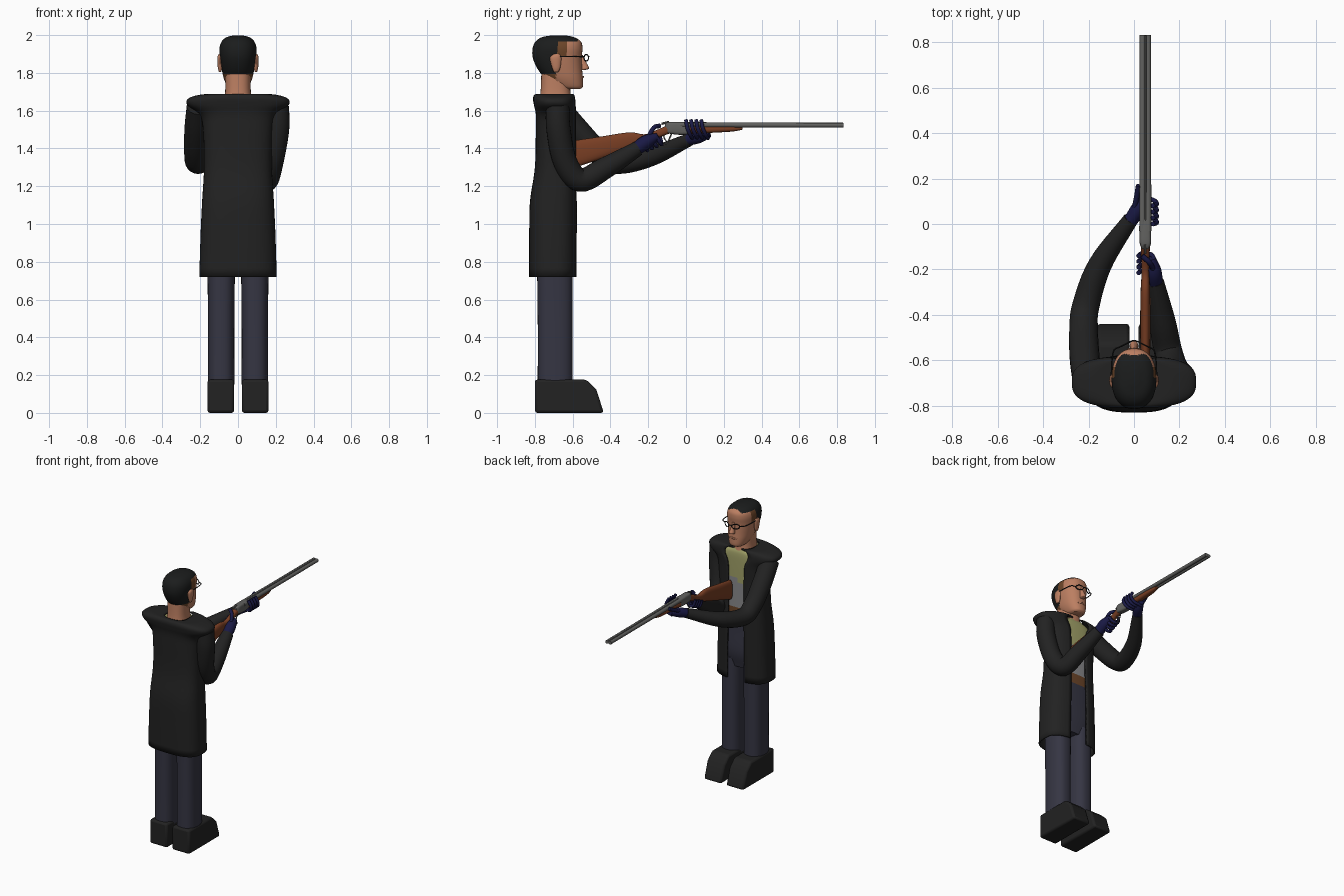
import bpy, bmesh, math
from mathutils import Vector

def material(name, rgb):
    m = bpy.data.materials.new(name)
    m.diffuse_color = (*rgb, 1)
    return m

COAT = material("coat black", (0.016, 0.016, 0.016))
SKIN = material("skin", (0.50, 0.21, 0.12))
PANTS = material("slate trousers", (0.036, 0.036, 0.056))
GLOVE = material("navy glove", (0.010, 0.010, 0.060))
WOOD = material("walnut wood", (0.19, 0.048, 0.017))
METAL = material("gun metal", (0.12, 0.12, 0.115))
OLIVE = material("olive shirt", (0.36, 0.36, 0.14))
GREY = material("grey shirt", (0.26, 0.26, 0.27))
BROWN = material("brown", (0.15, 0.06, 0.022))
HAIR = material("hair black", (0.011, 0.012, 0.012))

def spline(keys, steps):
    """Smooth curve of tuples through all keys."""
    k = [Vector(p) for p in keys]
    k = [2 * k[0] - k[1]] + k + [2 * k[-1] - k[-2]]
    out = []
    for i in range(1, len(k) - 2):
        a, b, c, d = k[i - 1:i + 3]
        for s in range(steps):
            t = s / steps
            out.append(0.5 * (2 * b + (c - a) * t + (2 * a - 5 * b + 4 * c - d) * t * t
                              + (3 * b - a - 3 * c + d) * t ** 3))
    return out + [k[-2]]

def finish(bm, name, mats, rule=None, angle=40):
    bmesh.ops.recalc_face_normals(bm, faces=bm.faces)
    if rule:
        for f in bm.faces:
            f.material_index = rule(f.calc_center_median())
    me = bpy.data.meshes.new(name)
    bm.to_mesh(me)
    bm.free()
    for m in mats:
        me.materials.append(m)
    ob = bpy.data.objects.new(name, me)
    bpy.context.collection.objects.link(ob)
    bpy.ops.object.select_all(action='DESELECT')
    ob.select_set(True)
    bpy.context.view_layer.objects.active = ob
    bpy.ops.object.shade_smooth_by_angle(angle=math.radians(angle))
    return ob

def skin_rings(rings, closed=True):
    bm = bmesh.new()
    vs = [[bm.verts.new(p) for p in r] for r in rings]
    n = len(vs[0])
    for a, b in zip(vs, vs[1:]):
        for i in range(n if closed else n - 1):
            j = (i + 1) % n
            bm.faces.new((a[i], a[j], b[j], b[i]))
    if closed:
        bm.faces.new(vs[0])
        bm.faces.new(vs[-1])
    return bm

def loft(name, keys, mats, cx=0, n=2.5, axis='z', gap=0, segs=40, steps=5, rule=None):
    """Keys: position on axis, half width, low and high limit of the other direction."""
    rings = []
    for t, hw, lo, hi in spline(keys, steps):
        ring = []
        for i in range(segs + (1 if gap else 0)):
            a = gap + (2 * math.pi - 2 * gap) * i / segs
            u, v = math.sin(a), math.cos(a)
            u = cx + hw * math.copysign(abs(u) ** (2 / n), u)
            v = (lo + hi) / 2 + (hi - lo) / 2 * math.copysign(abs(v) ** (2 / n), v)
            ring.append((u, v, t) if axis == 'z' else (u, t, v))
        rings.append(ring)
    return finish(skin_rings(rings, not gap), name, mats, rule)

def sweep(name, keys, mat, segs=16, steps=6):
    """Round tube through keys (x, y, z, radius)."""
    pts = spline(keys, steps)
    pos = [Vector(p[:3]) for p in pts]
    tan = [(pos[min(i + 1, len(pos) - 1)] - pos[max(i - 1, 0)]).normalized() for i in range(len(pos))]
    side = tan[0].orthogonal().normalized()
    rings = []
    for i, p in enumerate(pos):
        if i:
            side = tan[i - 1].rotation_difference(tan[i]) @ side
        up = tan[i].cross(side)
        rings.append([p + pts[i][3] * (math.cos(a) * side + math.sin(a) * up)
                      for a in (2 * math.pi * j / segs for j in range(segs))])
    return finish(skin_rings(rings), name, [mat])

def tube(name, pts, r, mat, segs=10, steps=5):
    return sweep(name, [(*p, r) for p in pts], mat, segs, steps)

# Shoes and legs
for s, side in ((-1, "left"), (1, "right")):
    prof = [(-0.80, 0), (-0.80, 0.177), (-0.53, 0.177), (-0.475, 0.125), (-0.435, 0)]
    bm = skin_rings([[(s * x, y, z) for y, z in prof] for x in (0.02, 0.162)])
    shoe = finish(bm, side + "_shoe", [COAT], angle=30)
    bev = shoe.modifiers.new("bevel", 'BEVEL')
    bev.width, bev.segments = 0.014, 2
    loft(side + "_leg", [(0.15, 0.070, -0.785, -0.60), (0.5, 0.070, -0.785, -0.60),
                         (0.86, 0.074, -0.79, -0.60)], [PANTS], cx=s * 0.089)

# Torso: trousers, belt, grey and olive shirt, seen in the coat opening
def torso_rule(c):
    if c.z < 1.18:
        return 0
    if c.z < 1.25:
        return 1
    return 2 if c.z < 1.44 + 0.6 * c.x else 3
loft("torso", [(0.80, 0.13, -0.77, -0.62), (0.92, 0.16, -0.79, -0.595), (1.1, 0.165, -0.79, -0.60),
               (1.3, 0.16, -0.78, -0.60), (1.55, 0.165, -0.78, -0.598), (1.64, 0.15, -0.78, -0.60),
               (1.675, 0.08, -0.77, -0.61)], [PANTS, BROWN, GREY, OLIVE], n=3, steps=8, rule=torso_rule)

# Long open coat
coat = loft("coat", [(0.72, 0.205, -0.83, -0.578), (0.95, 0.198, -0.83, -0.576), (1.12, 0.190, -0.826, -0.576),
                     (1.3, 0.180, -0.80, -0.58), (1.5, 0.185, -0.795, -0.58), (1.58, 0.205, -0.795, -0.58),
                     (1.63, 0.268, -0.805, -0.582), (1.665, 0.262, -0.81, -0.585), (1.686, 0.19, -0.80, -0.592),
                     (1.688, 0.085, -0.775, -0.605)], [COAT], n=2.8, gap=0.23, segs=48)
sol = coat.modifiers.new("thickness", 'SOLIDIFY')
sol.thickness = 0.01

# Sleeves
sweep("right_sleeve", [(0.208, -0.68, 1.625, 0.062), (0.207, -0.675, 1.5, 0.064), (0.178, -0.640, 1.33, 0.063),
                       (0.150, -0.560, 1.232, 0.062), (0.125, -0.43, 1.295, 0.058),
                       (0.092, -0.255, 1.40, 0.040)], COAT, 24)
sweep("left_sleeve", [(-0.208, -0.68, 1.62, 0.064), (-0.218, -0.58, 1.50, 0.066), (-0.222, -0.46, 1.375, 0.063),
                      (-0.212, -0.36, 1.325, 0.060), (-0.150, -0.18, 1.36, 0.052),
                      (-0.015, 0.02, 1.447, 0.034)], COAT, 24)

# Gloved hands
sweep("right_palm", [(0.092, -0.27, 1.392, 0.034), (0.085, -0.21, 1.435, 0.037), (0.078, -0.15, 1.465, 0.018)], GLOVE)
sweep("left_palm", [(-0.018, 0.01, 1.445, 0.031), (0.02, 0.07, 1.462, 0.033), (0.04, 0.125, 1.475, 0.018)], GLOVE)
for i in range(4):
    y, z = -0.235 + 0.025 * i, 1.435 + 0.011 * i
    tube("right_finger", [(0.09, y, z), (0.075, y + 0.025, z - 0.04), (0.035, y + 0.03, z - 0.04),
                          (0.02, y + 0.02, z + 0.005)], 0.0105, GLOVE)
    y = 0.015 + 0.027 * i
    tube("left_finger", [(0.03, y + 0.02, 1.455), (0.083, y + 0.01, 1.468), (0.100, y - 0.008, 1.51),
                         (0.083, y - 0.015, 1.55)], 0.0105, GLOVE)
tube("right_thumb", [(0.085, -0.20, 1.46), (0.068, -0.17, 1.51), (0.035, -0.14, 1.52)], 0.012, GLOVE)
tube("left_thumb", [(0.0, 0.06, 1.47), (0.012, 0.12, 1.50), (0.02, 0.17, 1.525)], 0.012, GLOVE)

# Double-barrelled gun
GX = 0.05
loft("stock", [(-0.585, 0.021, 1.300, 1.443), (-0.45, 0.023, 1.345, 1.463), (-0.30, 0.021, 1.395, 1.485),
               (-0.22, 0.017, 1.425, 1.475), (-0.15, 0.018, 1.455, 1.500), (-0.085, 0.021, 1.480, 1.530)],
     [WOOD], cx=GX, axis='y', segs=24)
loft("receiver", [(-0.11, 0.014, 1.485, 1.532), (-0.085, 0.025, 1.478, 1.540), (-0.03, 0.025, 1.472, 1.540),
                  (0.02, 0.024, 1.475, 1.538)], [METAL], cx=GX, n=4, axis='y', segs=24)
loft("fore_end", [(0.01, 0.024, 1.476, 1.518), (0.14, 0.023, 1.483, 1.520), (0.25, 0.020, 1.490, 1.520),
                  (0.30, 0.012, 1.500, 1.518)], [WOOD], cx=GX, axis='y', segs=24)
for s in (-1, 1):
    sweep("barrel", [(GX + s * 0.0125, -0.03, 1.525, 0.0145), (GX + s * 0.0125, 0.3, 1.524, 0.0130),
                     (GX + s * 0.0125, 0.833, 1.523, 0.0125)], METAL, 16, 3)
tube("barrel_rib", [(GX, -0.03, 1.535), (GX, 0.83, 1.533)], 0.004, METAL, 8)
tube("trigger_guard", [(GX, -0.19, 1.44), (GX, -0.15, 1.425), (GX, -0.105, 1.425), (GX, -0.075, 1.48)], 0.004, METAL, 8)
tube("trigger", [(GX, -0.12, 1.48), (GX, -0.115, 1.455), (GX, -0.105, 1.44)], 0.003, METAL, 8)
tube("top_lever", [(GX, -0.13, 1.53), (GX, -0.09, 1.541)], 0.006, METAL, 8)

# Neck and head with hair by region
loft("neck", [(1.64, 0.078, -0.78, -0.60), (1.70, 0.068, -0.77, -0.612), (1.82, 0.066, -0.765, -0.615)], [SKIN])

def head_rule(c):
    top = c.z > 1.965 and c.y < -0.575
    if (c.y < -0.685 and c.z > 1.79) or top:
        return 1
    if (c.y < -0.63 and c.z > 1.89) or (c.y < -0.69 and c.z > 1.76):
        return 2
    return 0
loft("head", [(1.714, 0.040, -0.64, -0.560), (1.728, 0.057, -0.69, -0.546), (1.77, 0.075, -0.745, -0.546),
              (1.82, 0.086, -0.785, -0.550), (1.88, 0.095, -0.811, -0.552), (1.93, 0.098, -0.812, -0.548),
              (1.965, 0.087, -0.797, -0.556), (1.988, 0.062, -0.765, -0.59), (1.999, 0.022, -0.71, -0.64)],
     [SKIN, HAIR, BROWN], n=2.3, segs=56, steps=6, rule=head_rule)

# Nose and lips
loft("nose", [(1.815, 0.014, -0.56, -0.535), (1.824, 0.019, -0.56, -0.513), (1.85, 0.014, -0.56, -0.525),
              (1.895, 0.009, -0.57, -0.546)], [SKIN], n=2, segs=16)
tube("lips", [(-0.028, -0.555, 1.776), (0, -0.546, 1.779), (0.028, -0.555, 1.776)], 0.006, SKIN)

# Ears, spectacle lenses and arms
for s in (-1, 1):
    loft("ear", [(1.805, 0.006, -0.70, -0.675), (1.83, 0.012, -0.71, -0.665), (1.88, 0.014, -0.72, -0.66),
                 (1.90, 0.007, -0.70, -0.67)], [SKIN], cx=s * 0.095, n=2, segs=16)
    rim = [(s * (0.036 + 0.024 * math.cos(a)), -0.528 - 0.012 * math.cos(a), 1.880 + 0.017 * math.sin(a))
           for a in (math.pi * j / 4 for j in range(9))]
    tube("spectacle_rim", rim, 0.0032, HAIR, 8, 4)
    tube("spectacle_arm", [(s * 0.060, -0.540, 1.884), (s * 0.092, -0.565, 1.886), (s * 0.101, -0.69, 1.886)],
         0.0032, HAIR, 8)
tube("spectacle_bridge", [(-0.013, -0.516, 1.882), (0, -0.514, 1.887), (0.013, -0.516, 1.882)], 0.0032, HAIR, 8)
